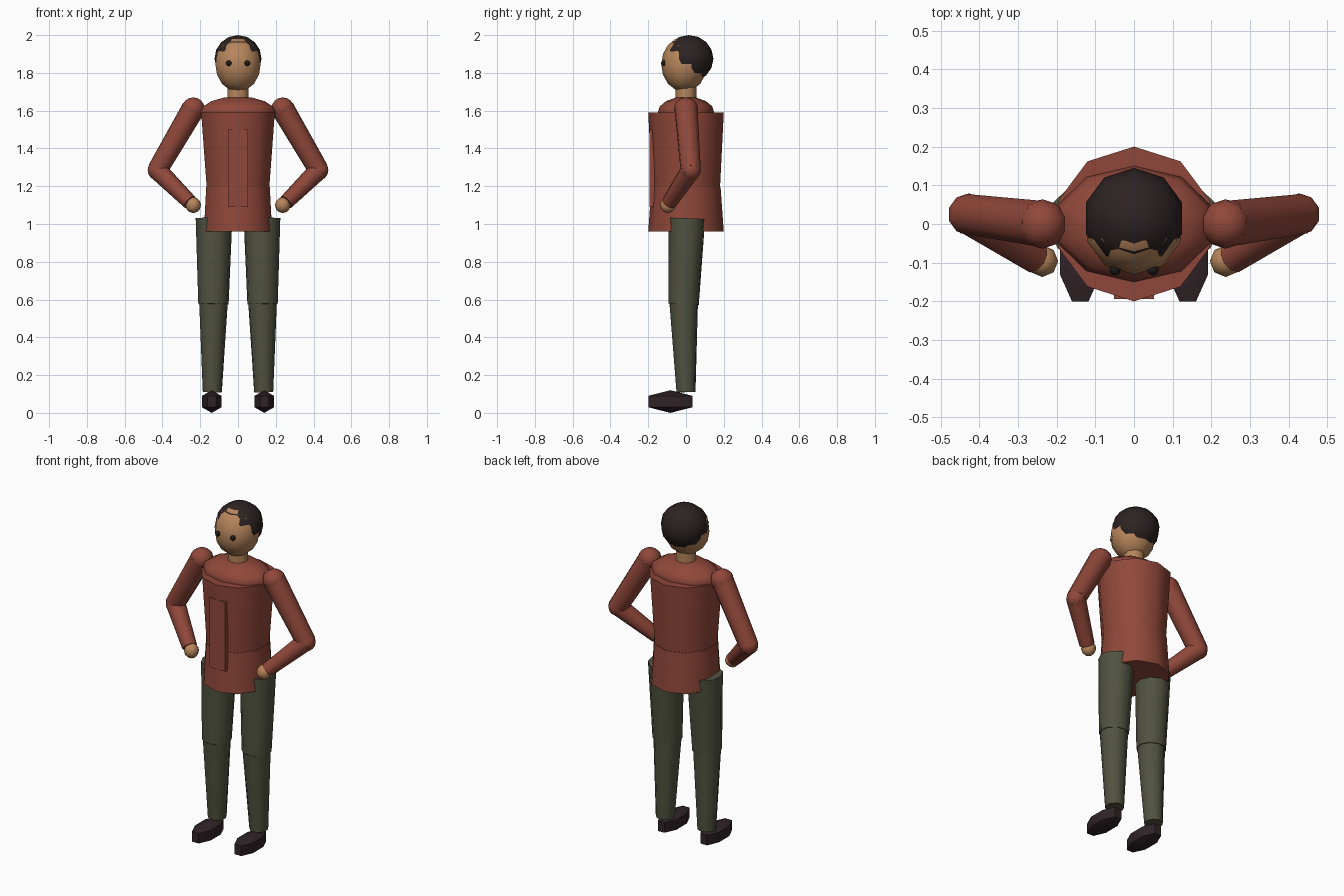
import bpy, bmesh, math
from mathutils import Vector, Matrix

if "Cube" in bpy.data.objects:
    bpy.data.objects.remove(bpy.data.objects["Cube"])


def material(name, rgb):
    m = bpy.data.materials.new(name)
    m.diffuse_color = (*rgb, 1)
    m.use_nodes = True
    m.node_tree.nodes["Principled BSDF"].inputs["Base Color"].default_value = m.diffuse_color
    return m


SHIRT = material("brick red shirt", (0.28, 0.064, 0.042))
SKIN = material("tan skin", (0.47, 0.235, 0.105))
HAIR = material("dark brown hair", (0.026, 0.016, 0.016))
PANTS = material("olive trousers", (0.081, 0.085, 0.05))
SHOES = material("dark shoes", (0.03, 0.017, 0.02))
EYES = material("black eyes", (0.012, 0.01, 0.01))


def finish(name, bm, mat, sharp=50):
    bmesh.ops.remove_doubles(bm, verts=bm.verts, dist=1e-5)
    bmesh.ops.recalc_face_normals(bm, faces=bm.faces)
    for f in bm.faces:
        f.smooth = True
    for e in bm.edges:
        e.smooth = e.calc_face_angle(0) < math.radians(sharp)
    me = bpy.data.meshes.new(name)
    bm.to_mesh(me)
    bm.free()
    me.materials.append(mat)
    ob = bpy.data.objects.new(name, me)
    bpy.context.collection.objects.link(ob)
    return ob


def loft(name, mat, sections, matrix=Matrix(), sides=10, phase=0.0, sharp=50):
    """Sections are (z, rx, ry); a vertex lies on +y when phase is 0."""
    bm = bmesh.new()
    rings = []
    for z, rx, ry in sections:
        angs = [phase + 2 * math.pi * i / sides for i in range(sides)]
        rings.append([bm.verts.new(matrix @ Vector((rx * math.sin(a), ry * math.cos(a), z)))
                      for a in angs])
    for lo, hi in zip(rings, rings[1:]):
        for i in range(sides):
            j = (i + 1) % sides
            bm.faces.new((lo[i], lo[j], hi[j], hi[i]))
    if sections[0][1] > 1e-4:
        bm.faces.new(rings[0])
    if sections[-1][1] > 1e-4:
        bm.faces.new(rings[-1])
    bmesh.ops.dissolve_degenerate(bm, dist=1e-5, edges=bm.edges)
    return finish(name, bm, mat, sharp)


def ball(name, mat, center, radii, sides=10, rings=8, phase=0.0, sharp=60):
    rx, ry, rz = radii
    secs = []
    for k in range(rings + 1):
        t = math.pi * k / rings
        s = math.sin(t) if 0 < k < rings else 0.0
        secs.append((-rz * math.cos(t), rx * s, ry * s))
    return loft(name, mat, secs, Matrix.Translation(center), sides, phase, sharp)


def limb(name, mat, a, b, ra, rb, sides=10):
    a, b = Vector(a), Vector(b)
    d = b - a
    m = Matrix.Translation(a) @ d.to_track_quat('Z', 'Y').to_matrix().to_4x4()
    return loft(name, mat, [(0, ra, ra), (d.length, rb, rb)], m, sides)


# Torso: chest tapering to the waist, then the flared shirt hem
loft("chest", SHIRT, [(1.19, 0.174, 0.18), (1.59, 0.205, 0.2)])
loft("shirt_hem", SHIRT, [(0.96, 0.19, 0.2), (1.195, 0.177, 0.183)])
ball("shoulder_yoke", SHIRT, (0, 0, 1.59), (0.21, 0.15, 0.085))

# Flat button strip down the front
bm = bmesh.new()
bmesh.ops.create_cube(bm, size=1, matrix=Matrix.Translation((0, -0.181, 1.295))
                      @ Matrix.Diagonal((0.104, 0.026, 0.41, 1)))
finish("front_strip", bm, SHIRT)

# Neck, head and hair
loft("neck", SKIN, [(1.63, 0.058, 0.055), (1.76, 0.058, 0.055)])
ball("head", SKIN, (0, -0.01, 1.845), (0.126, 0.121, 0.145))
ball("hair", HAIR, (0, 0.015, 1.875), (0.131, 0.13, 0.125))

for s, side in ((-1, "right"), (1, "left")):
    ball(side + "_eye", EYES, (s * 0.049, -0.118, 1.851), (0.015, 0.015, 0.015), 8, 6)

    # Arm bent with the hand resting on the hip
    shoulder = (s * 0.237, 0, 1.61)
    elbow = (s * 0.427, 0.025, 1.285)
    wrist = (s * 0.255, -0.088, 1.115)
    ball(side + "_shoulder", SHIRT, shoulder, (0.064, 0.064, 0.06))
    limb(side + "_upper_arm", SHIRT, shoulder, elbow, 0.062, 0.054)
    ball(side + "_elbow", SHIRT, elbow, (0.054, 0.054, 0.054))
    limb(side + "_forearm", SHIRT, elbow, wrist, 0.053, 0.041)
    ball(side + "_hand", SKIN, (s * 0.237, -0.096, 1.1), (0.041, 0.041, 0.042), 8, 6)

    # Leg and shoe
    knee = (s * 0.13, -0.012, 0.575)
    limb(side + "_thigh", PANTS, (s * 0.127, 0.005, 1.03), knee, 0.098, 0.081)
    ball(side + "_knee", PANTS, knee, (0.075, 0.073, 0.073))
    limb(side + "_shin", PANTS, knee, (s * 0.136, 0, 0.11), 0.076, 0.051)
    ball(side + "_shoe", SHOES, (s * 0.139, -0.083, 0.06), (0.065, 0.146, 0.06),
         sides=8, rings=3, phase=math.pi / 8, sharp=50)
